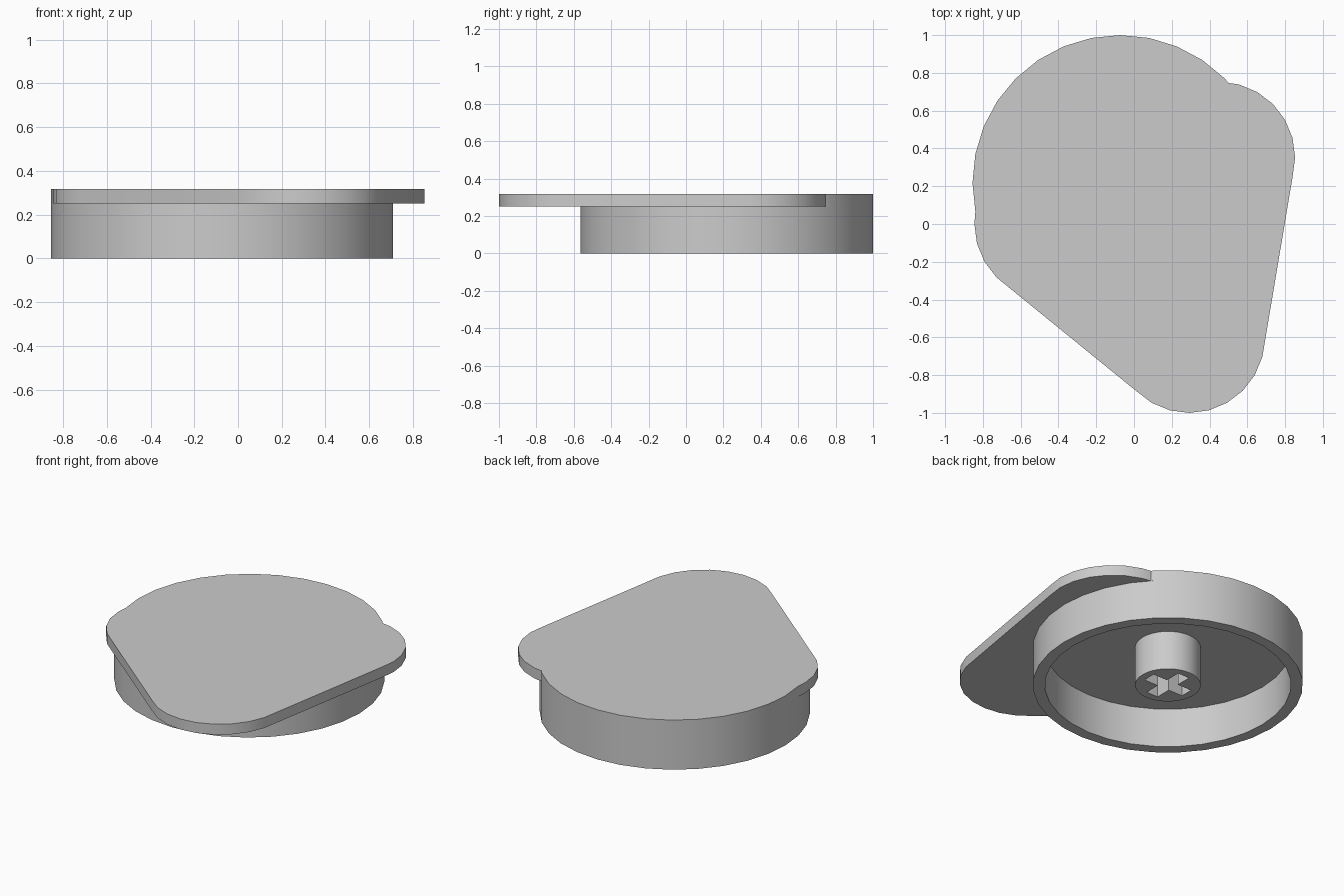
import bpy, bmesh
from math import sin, cos, pi, atan2, hypot
from mathutils import Vector
from mathutils.geometry import convex_hull_2d

if "Cube" in bpy.data.objects:
    bpy.data.objects.remove(bpy.data.objects["Cube"])

grey = bpy.data.materials.new("light grey plastic")
grey.use_nodes = True
grey.diffuse_color = (0.6, 0.6, 0.6, 1)
grey.node_tree.nodes["Principled BSDF"].inputs["Base Color"].default_value = (0.6, 0.6, 0.6, 1)

CX, CY, R = -0.073, 0.218, 0.782   # round body
SPLIT, TOP = 0.25, 0.317           # underside and top of the plate


def circle(x, y, r, n):
    return [(x + r * cos(2 * pi * i / n), y + r * sin(2 * pi * i / n)) for i in range(n)]


def loop(bm, points, z):
    return [bm.verts.new((x, y, z)) for x, y in points]


def bridge(bm, a, b):
    for i in range(len(a)):
        j = (i + 1) % len(a)
        bm.faces.new((a[i], a[j], b[j], b[i]))


def finish(bm, name):
    bm.normal_update()
    mesh = bpy.data.meshes.new(name)
    bm.to_mesh(mesh)
    bm.free()
    mesh.materials.append(grey)
    obj = bpy.data.objects.new(name, mesh)
    bpy.context.collection.objects.link(obj)
    bpy.ops.object.select_all(action="DESELECT")
    obj.select_set(True)
    bpy.context.view_layer.objects.active = obj
    bpy.ops.object.shade_smooth_by_angle(angle=0.55)
    return obj


def tube(name, outer, inner):
    """Open-topped sleeve from the ground to the plate, with a flat rim."""
    bm = bmesh.new()
    o0, o1 = loop(bm, outer, 0), loop(bm, outer, SPLIT)
    i0, i1 = loop(bm, inner, 0), loop(bm, inner, SPLIT)
    bridge(bm, o0, o1)
    bridge(bm, i1, i0)
    rim = [bm.edges.get((l[k - 1], l[k])) for l in (o0, i0) for k in range(len(l))]
    filled = bmesh.ops.triangle_fill(bm, edges=rim, use_beauty=True)["geom"]
    for f in filled:
        if isinstance(f, bmesh.types.BMFace):
            f.normal_update()
            if f.normal.z > 0:
                f.normal_flip()
    return finish(bm, name)


# Plate outline: rounded triangle joined with the round body
corners = [(0.293, -0.6), (0.453, 0.352), (-0.445, 0.0)]
dots = [Vector(p) for x, y in corners for p in circle(x, y, 0.4, 24)]
triangle = [dots[i] for i in convex_hull_2d(dots)]
disc = [Vector(p) for p in circle(CX, CY, R, 32)]


def inside(p, poly):
    side = [(b - a).cross(p - a) for a, b in zip(poly, poly[1:] + poly[:1])]
    return all(s > 0 for s in side) or all(s < 0 for s in side)


outline = [p for p in disc if not inside(p, triangle)]
outline += [p for p in triangle if hypot(p.x - CX, p.y - CY) > R]
outline.append(Vector((0.5, 0.747)))
outline.sort(key=lambda p: atan2(p.y - CY, p.x - CX))

bm = bmesh.new()
low, high = loop(bm, outline, SPLIT), loop(bm, outline, TOP)
bridge(bm, low, high)
bm.faces.new(high)
bm.faces.new(low[::-1])
finish(bm, "top_plate")

# Round skirt
tube("skirt", circle(CX, CY, R, 32), circle(CX, CY, 0.713, 32))

# Central post with a cross-shaped socket
L, W = 0.142, 0.041
arm = [(L, -W), (L, W), (W, W)]
cross = []
for c, s in ((1, 0), (0, 1), (-1, 0), (0, -1)):
    cross += [(CX + x * c - y * s, CY + x * s + y * c) for x, y in arm]
tube("socket_post", circle(CX, CY, 0.19, 32), cross)
